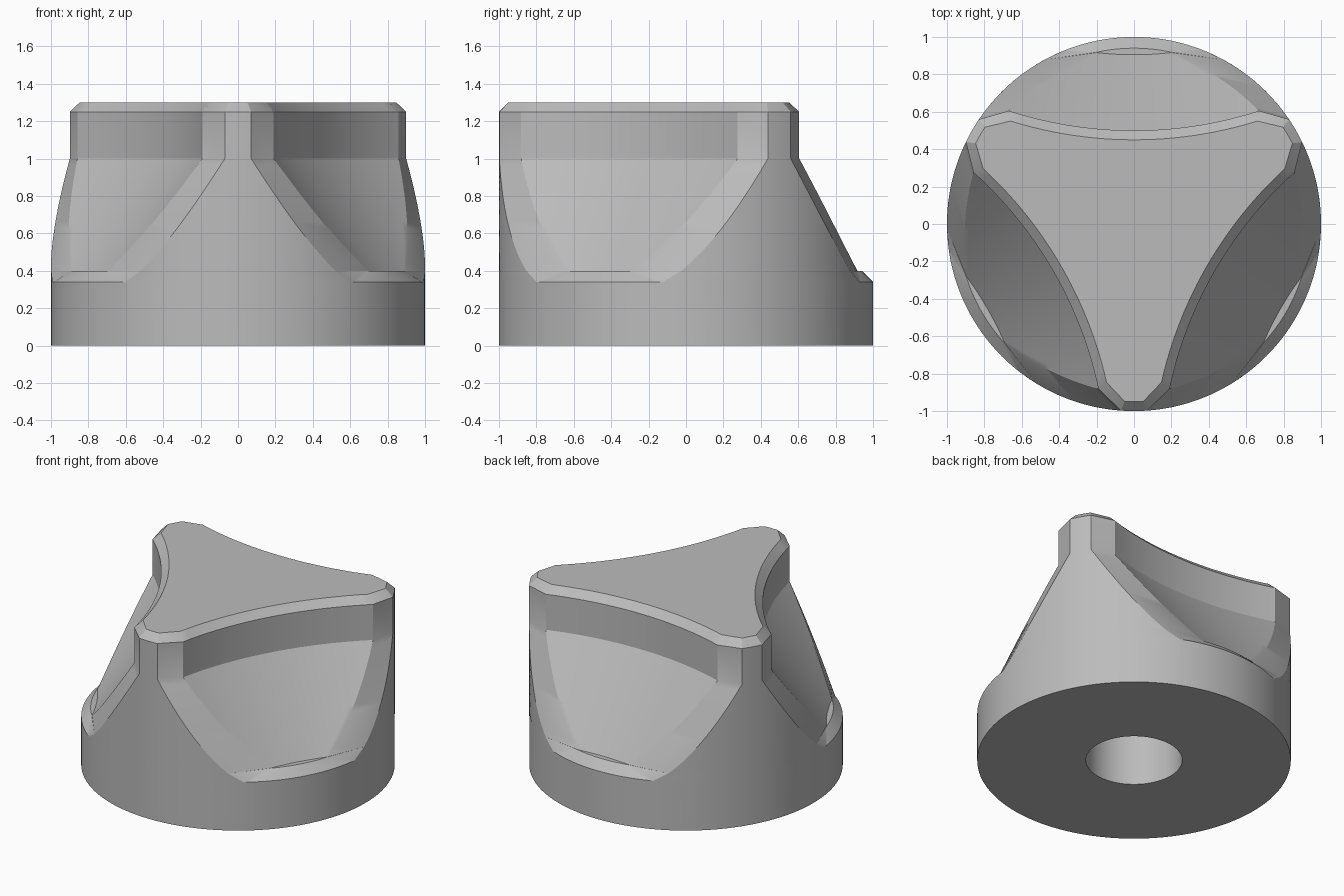
import bpy
import bmesh
from math import sin, cos, asin, atan2, pi, radians, sqrt

cube = bpy.data.objects.get("Cube")
if cube:
    bpy.data.objects.remove(cube, do_unlink=True)

SCOOP_Y = 2.67            # scoop axis distance from the knob axis
SCOOP_R = 2.17            # scoop radius at the vertical wall
SLOPE = 0.675             # horizontal run of the scoop floor per unit height
FLOOR_Z, RIM_Z, WALL_Z, EDGE_Z, TOP_Z = 0.4, 0.34, 1.0, 1.25, 1.3
CHAMFER = 0.05            # top edge chamfer
HOLE_R, HOLE_DEPTH = 0.307, 0.9
ARC_N, LOBE_N = 24, 24    # segments per scoop arc and per lobe arc


def polar(r, a):
    """Point at angle a measured clockwise from +y."""
    return r * sin(a), r * cos(a)


def rotated(p, a):
    return p[0] * cos(a) + p[1] * sin(a), p[1] * cos(a) - p[0] * sin(a)


def outline(scoop_point, side, lobe_r):
    """Closed outline: three scoop arcs joined by lobe arcs."""
    third = [scoop_point(2 * i / ARC_N - 1) for i in range(ARC_N + 1)]
    for i in range(LOBE_N + 1):
        third.append(polar(lobe_r, side + (2 * pi / 3 - 2 * side) * i / LOBE_N))
    return [rotated(p, k * 2 * pi / 3) for k in range(3) for p in third]


def concave(r, half):
    """Scoop arc of radius r spanning x = -half to half."""
    return lambda t: (half * t, SCOOP_Y - sqrt(r * r - (half * t) ** 2))


def rim_section():
    side = radians(23)
    return outline(lambda t: polar(1, side * t * 0.98), side, 1)


def scoop_section(z, ledge=False):
    drop = max(0.0, WALL_Z - z)
    r = SCOOP_R - SLOPE * drop
    y = (1 + SCOOP_Y ** 2 - r * r) / (2 * SCOOP_Y)
    corner = atan2(sqrt(1 - y * y), y)
    side = corner + radians(5.8 + 4.4 * drop)      # chamfer end on the lobe
    half = sin(corner) - 0.1 - 0.073 * drop        # chamfer end on the scoop
    if ledge:
        spread = asin(half / 0.94)
        return outline(lambda t: polar(0.94, spread * t), side, 1)
    return outline(concave(r, half), side, 1)


def top_section():
    return outline(concave(SCOOP_R + CHAMFER, 0.66), radians(57), 1 - CHAMFER)


def add_ring(bm, points, z):
    return [bm.verts.new((x, y, z)) for x, y in points]


def bridge(bm, low, high):
    n = len(low)
    for i in range(n):
        j = (i + 1) % n
        bm.faces.new((low[i], low[j], high[j], high[i]))


bm = bmesh.new()

# Outer body: stacked sections from the base up to the chamfered top
sections = [(0, rim_section()), (RIM_Z, rim_section()),
            (FLOOR_Z, scoop_section(FLOOR_Z, ledge=True))]
steps = 16
for i in range(steps + 1):
    z = FLOOR_Z + (WALL_Z - FLOOR_Z) * i / steps
    sections.append((z, scoop_section(z)))
sections += [(EDGE_Z, scoop_section(EDGE_Z)), (TOP_Z, top_section())]
rings = [add_ring(bm, points, z) for z, points in sections]
for low, high in zip(rings, rings[1:]):
    bridge(bm, low, high)
bm.faces.new(rings[-1])

# Underside with blind shaft hole
hole_points = [polar(HOLE_R, atan2(v.co.x, v.co.y)) for v in rings[0]]
mouth = add_ring(bm, hole_points, 0)
end = add_ring(bm, hole_points, HOLE_DEPTH)
bridge(bm, rings[0], mouth)
bridge(bm, mouth, end)
bm.faces.new(end)

bmesh.ops.recalc_face_normals(bm, faces=bm.faces)
mesh = bpy.data.meshes.new("knob_body")
bm.to_mesh(mesh)
bm.free()

knob = bpy.data.objects.new("knob_body", mesh)
bpy.context.collection.objects.link(knob)

# Plain grey finish
grey = bpy.data.materials.new("plain_grey")
grey.use_nodes = True
colour = (0.5, 0.5, 0.5, 1)
grey.diffuse_color = colour
grey.node_tree.nodes["Principled BSDF"].inputs["Base Color"].default_value = colour
mesh.materials.append(grey)

bpy.ops.object.select_all(action="DESELECT")
knob.select_set(True)
bpy.context.view_layer.objects.active = knob
bpy.ops.object.shade_smooth_by_angle(angle=radians(25))
